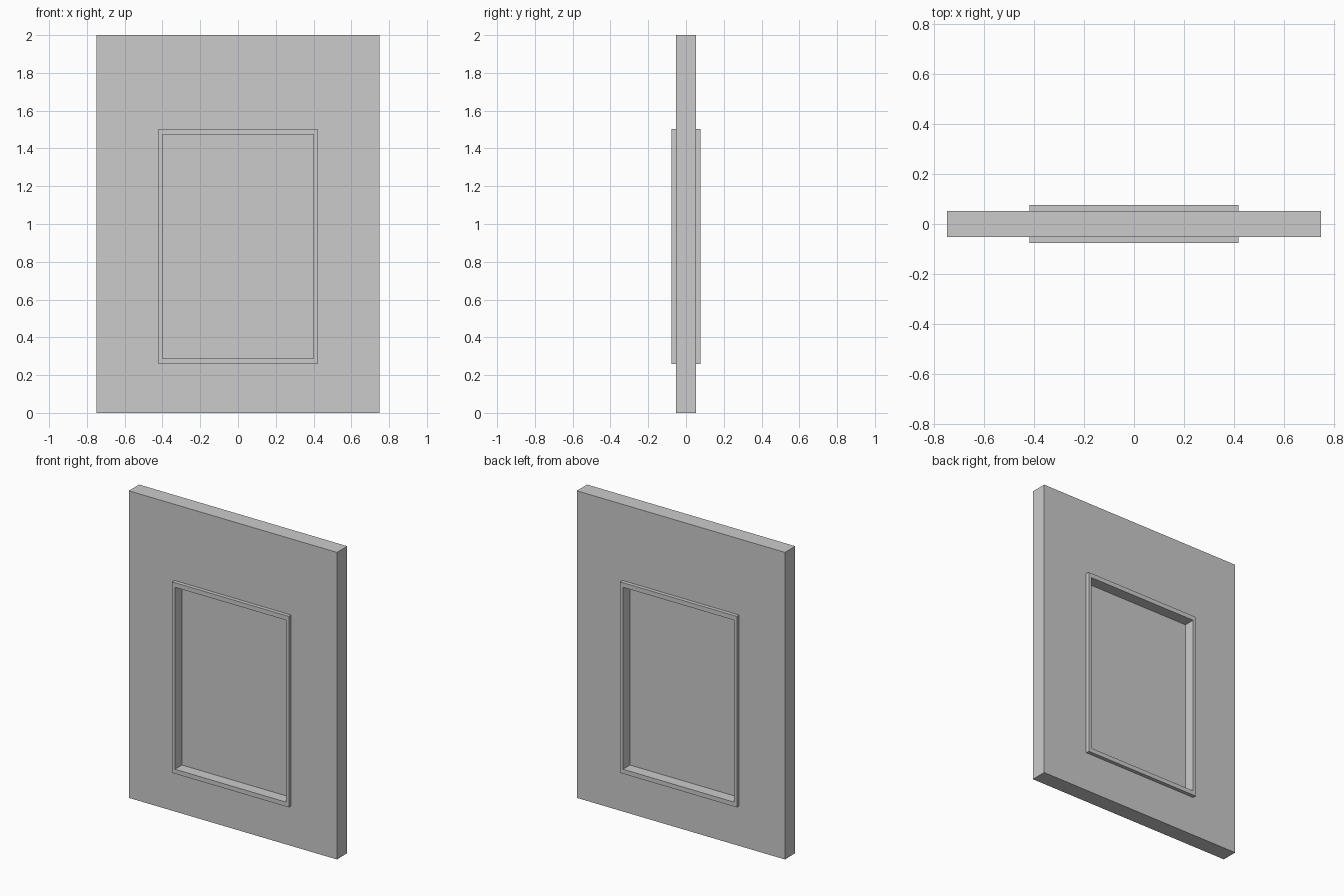
import bpy, bmesh

if "Cube" in bpy.data.objects:
    bpy.data.objects.remove(bpy.data.objects["Cube"])


def ring(name, outer, inner, half_depth):
    """Rectangular ring in the xz plane; outer and inner are (half_width, z0, z1)."""
    bm = bmesh.new()

    def loop(rect, y):
        w, z0, z1 = rect
        return [bm.verts.new((x, y, z)) for x, z in ((-w, z0), (w, z0), (w, z1), (-w, z1))]

    loops = [loop(outer, -half_depth), loop(outer, half_depth),
             loop(inner, half_depth), loop(inner, -half_depth)]
    for a, b in zip(loops, loops[1:] + loops[:1]):
        for i in range(4):
            j = (i + 1) % 4
            bm.faces.new((a[i], a[j], b[j], b[i]))
    bmesh.ops.recalc_face_normals(bm, faces=bm.faces)
    mesh = bpy.data.meshes.new(name)
    bm.to_mesh(mesh)
    bm.free()
    obj = bpy.data.objects.new(name, mesh)
    bpy.context.collection.objects.link(obj)
    return obj


WALL = (0.75, 0.0, 2.0)
FRAME_OUTER = (0.42, 0.26, 1.504)
FRAME_INNER = (0.40, 0.289, 1.474)

# Wall with window opening
ring("wall", WALL, FRAME_OUTER, 0.053)

# Window frame standing proud on both sides
ring("window_frame", FRAME_OUTER, FRAME_INNER, 0.077)

# Thin pane in the middle of the frame
w, z0, z1 = FRAME_INNER
bpy.ops.mesh.primitive_cube_add(size=1, location=(0, 0, (z0 + z1) / 2))
pane = bpy.context.object
pane.name = "window_pane"
pane.scale = (2 * w, 0.01, z1 - z0)
